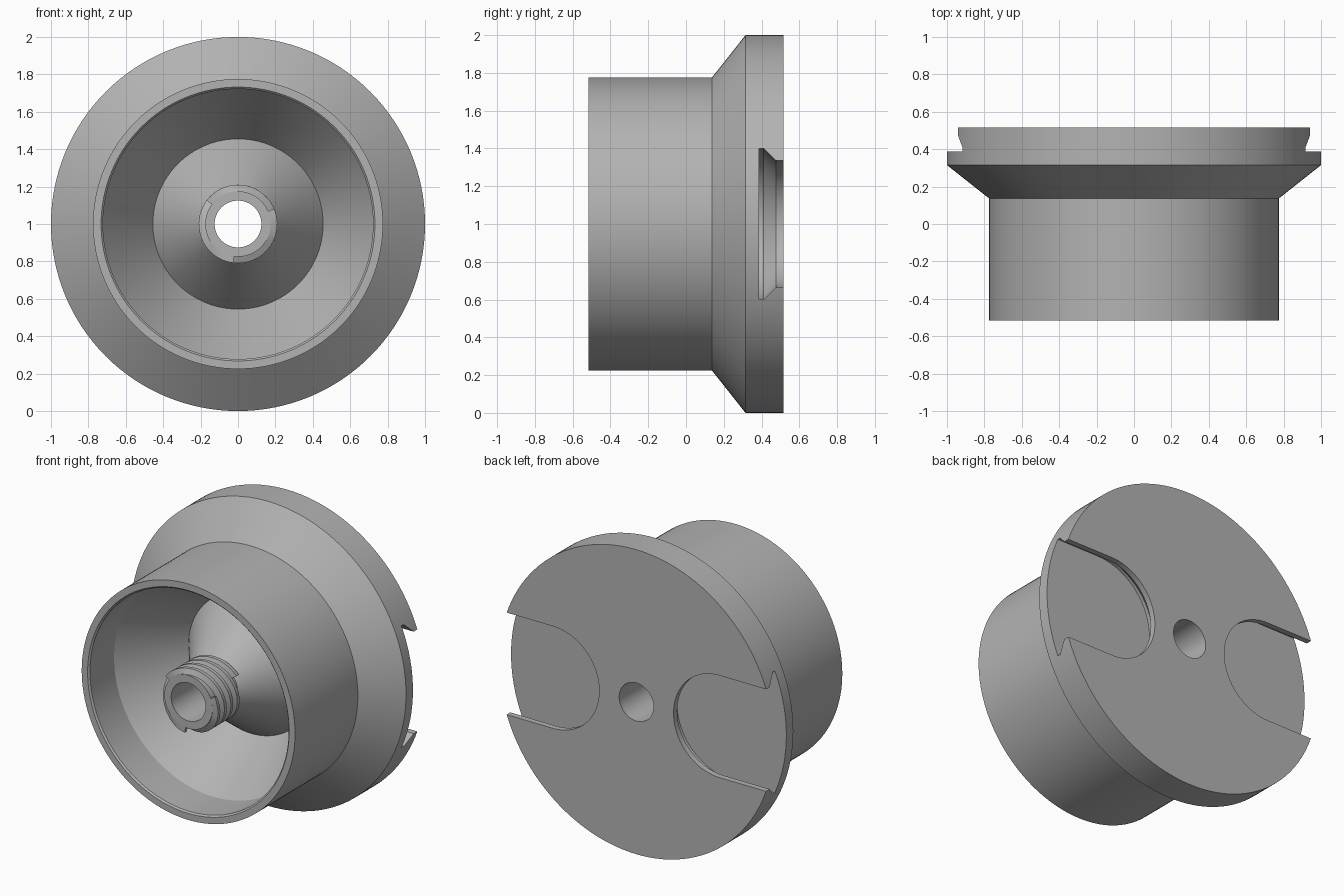
import bpy, bmesh
from math import sin, cos, pi, radians
from mathutils import Vector

SEGMENTS = 128
FRONT, BACK = -0.515, 0.515

cube = bpy.data.objects.get("Cube")
if cube:
    bpy.data.objects.remove(cube, do_unlink=True)

grey = bpy.data.materials.new("plain_grey")
grey.use_nodes = True
colour = (0.45, 0.45, 0.45, 1)
grey.diffuse_color = colour
grey.node_tree.nodes["Principled BSDF"].inputs["Base Color"].default_value = colour


def on_axis(radius, angle, y):
    """Point around the horizontal axis of the part."""
    return Vector((radius * cos(angle), y, 1 + radius * sin(angle)))


def skin(name, rings, wrap=False):
    """Join equal closed rings of points into a solid."""
    bm = bmesh.new()
    loops = [[bm.verts.new(p) for p in ring] for ring in rings]
    n = len(loops[0])
    pairs = list(zip(loops, loops[1:]))
    if wrap:
        pairs.append((loops[-1], loops[0]))
    else:
        bm.faces.new(loops[0])
        bm.faces.new(loops[-1])
    for a, b in pairs:
        for i in range(n):
            j = (i + 1) % n
            bm.faces.new((a[i], a[j], b[j], b[i]))
    bmesh.ops.recalc_face_normals(bm, faces=bm.faces)
    mesh = bpy.data.meshes.new(name)
    bm.to_mesh(mesh)
    bm.free()
    mesh.materials.append(grey)
    ob = bpy.data.objects.new(name, mesh)
    bpy.context.collection.objects.link(ob)
    return ob


def activate(ob):
    bpy.ops.object.select_all(action='DESELECT')
    ob.select_set(True)
    bpy.context.view_layer.objects.active = ob


def smooth(ob, degrees=25):
    activate(ob)
    bpy.ops.object.shade_smooth_by_angle(angle=radians(degrees))


# Turned body: outside wall, flange, through hole, hollow boss and bowl
profile = [
    (0.775, FRONT), (0.775, 0.137), (1.0, 0.315), (1.0, BACK),
    (0.125, BACK), (0.125, FRONT), (0.175, FRONT), (0.175, -0.25),
    (0.455, 0.135), (0.722, -0.255), (0.722, -0.505), (0.732, FRONT),
]
body = skin("flanged_body", [
    [on_axis(r, 2 * pi * k / SEGMENTS, y) for k in range(SEGMENTS)]
    for r, y in profile], wrap=True)


# Undercut round-ended slots in the back, open at the flange rim
def slot_ring(radius, y, side):
    ring = []
    for k in range(41):
        a = pi / 2 + pi * k / 40
        ring.append((side * (0.605 + radius * cos(a)), y, 1 + radius * sin(a)))
    ring += [(side * 1.2, y, 1 - radius), (side * 1.2, y, 1 + radius)]
    return ring


slot_levels = [(0.4, 0.387), (0.4, 0.41), (0.335, 0.477), (0.335, 0.6)]
for side in (-1, 1):
    cutter = skin("slot_cutter", [slot_ring(r, y, side) for r, y in slot_levels])
    cutter.hide_render = True
    activate(body)
    cut = body.modifiers.new("slot", 'BOOLEAN')
    cut.operation = 'DIFFERENCE'
    cut.solver = 'EXACT'
    cut.object = cutter
    bpy.ops.object.modifier_apply(modifier=cut.name)
    bpy.data.objects.remove(cutter, do_unlink=True)
smooth(body)

# Three interleaved thread ridges on the boss
LEAD, TURNS, STEPS = 0.2, 1.3, 84
for start in range(3):
    rings = []
    for k in range(STEPS + 1):
        t = k / STEPS
        angle = 2 * pi * (start / 3 - TURNS * t) + 0.4
        y = FRONT + 0.005 + LEAD * TURNS * t
        crest = 0.21
        section = [(0.165, -0.03), (crest, -0.012), (crest, 0.012), (0.165, 0.03)]
        rings.append([on_axis(r, angle, max(FRONT + 0.0005 * i, y + dy))
                      for i, (r, dy) in enumerate(section)])
    smooth(skin("thread_ridge_%d" % (start + 1), rings))
